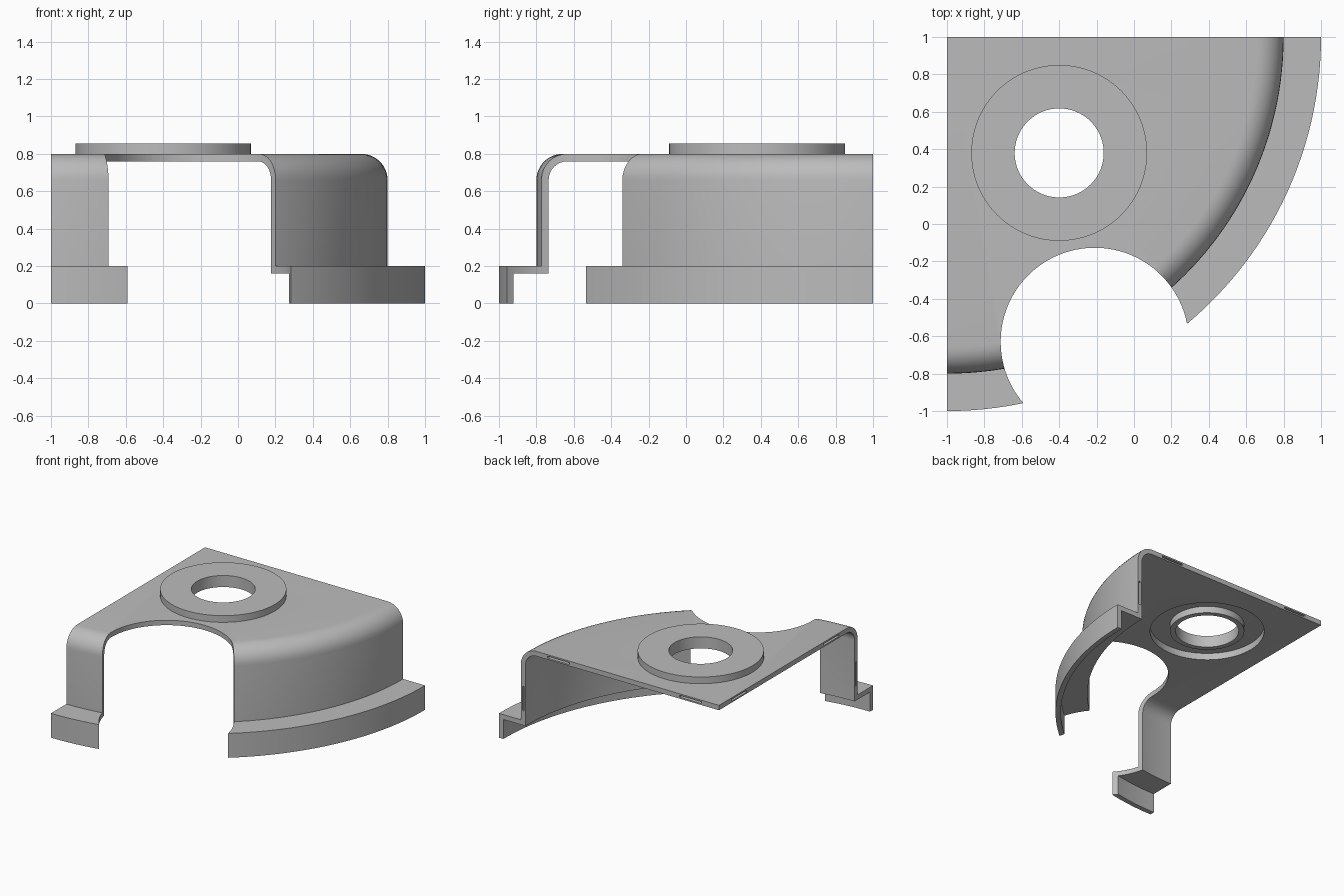
import bpy, bmesh, math
from mathutils import Vector

if "Cube" in bpy.data.objects:
    bpy.data.objects.remove(bpy.data.objects["Cube"])

grey = bpy.data.materials.new("plain grey")
grey.use_nodes = True
grey.diffuse_color = (0.5, 0.5, 0.5, 1)
grey.node_tree.nodes["Principled BSDF"].inputs["Base Color"].default_value = (0.5, 0.5, 0.5, 1)


def lathe(name, profile, centre, angle, steps):
    """Revolve a closed (radius, height) profile, starting at the front direction."""
    bm = bmesh.new()
    verts = [bm.verts.new((0, -r, z)) for r, z in profile]
    face = bm.faces.new(verts)
    full = angle > 6
    geom = [face] + list(face.edges) + verts
    if full:
        geom = list(face.edges) + verts
        bmesh.ops.delete(bm, geom=[face], context='FACES_ONLY')
    bmesh.ops.spin(bm, geom=geom, cent=(0, 0, 0), axis=(0, 0, 1),
                   angle=angle, steps=steps, use_duplicate=False)
    if not full:
        # close the starting end of the sweep
        start = [v for v in verts if v.is_valid]
        if not any(all(v in f.verts for v in start) for f in bm.faces):
            bm.faces.new(start)
    bmesh.ops.remove_doubles(bm, verts=bm.verts, dist=1e-5)
    bmesh.ops.recalc_face_normals(bm, faces=bm.faces)
    mesh = bpy.data.meshes.new(name)
    bm.to_mesh(mesh)
    bm.free()
    obj = bpy.data.objects.new(name, mesh)
    obj.location = centre
    bpy.context.collection.objects.link(obj)
    mesh.materials.append(grey)
    return obj


def select(obj):
    bpy.ops.object.select_all(action='DESELECT')
    obj.select_set(True)
    bpy.context.view_layer.objects.active = obj


def cut(target, cutter):
    cutter.hide_render = True
    mod = target.modifiers.new("cut", 'BOOLEAN')
    mod.operation, mod.solver, mod.object = 'DIFFERENCE', 'EXACT', cutter
    select(target)
    bpy.ops.object.modifier_apply(modifier=mod.name)
    bpy.data.objects.remove(cutter)


def cylinder(radius, x, y):
    bpy.ops.mesh.primitive_cylinder_add(vertices=96, radius=radius, depth=3, location=(x, y, 0.5))
    return bpy.context.object


def box(size, location):
    bpy.ops.mesh.primitive_cube_add(size=1, location=location)
    bpy.context.object.scale = size
    bpy.context.view_layer.update()
    return bpy.context.object


def bend(radius, r, z):
    """Rounded shoulder from the flat top down to the wall."""
    angles = [math.radians(90 - 90 * i / 8) for i in range(9)]
    return [(r + radius * math.cos(a), z + radius * math.sin(a)) for a in angles]


# Quarter housing: top plate, rounded wall, flange and skirt
T = 0.04
outside = [(0, 0.8)] + bend(0.14, 1.66, 0.66) + [(1.8, 0.2), (2, 0.2), (2, 0)]
inside = [(0, 0.8 - T)] + bend(0.14 - T, 1.66, 0.66) + [(1.76, 0.16), (1.96, 0.16), (1.96, 0)]
housing = lathe("housing_shell", outside + inside[::-1], (-1, 1, 0), math.pi / 2, 48)

# Round side opening and the seat for the hub
HUB = (-0.4, 0.38)
cut(housing, cylinder(0.503, -0.21, -0.63))
cut(housing, cylinder(0.43, *HUB))

# Shallow locating slots in both straight edges
DEPTH, WIDE, LONG = 0.08, 0.016, 0.2
slots = [(0.26, 0.78, LONG, WIDE), (1.46, 0.78, LONG, WIDE), (1.78, 0.38, WIDE, LONG)]
for u, z, length, height in slots:
    cut(housing, box((length, DEPTH, height), (u - 1, 1, z)))
    cut(housing, box((DEPTH, length, height), (-1, 1 - u, z)))

# Raised hub ring, hollow underneath, with a lip around its bore
ring = [(0.238, 0.855), (0.47, 0.855), (0.47, 0.8), (0.43, 0.8),
        (0.43, 0.815), (0.28, 0.815), (0.28, 0.76), (0.238, 0.76)]
hub = lathe("hub_ring", ring, (*HUB, 0), 2 * math.pi, 96)

for part in (housing, hub):
    select(part)
    bpy.ops.object.shade_smooth_by_angle(angle=math.radians(30))
